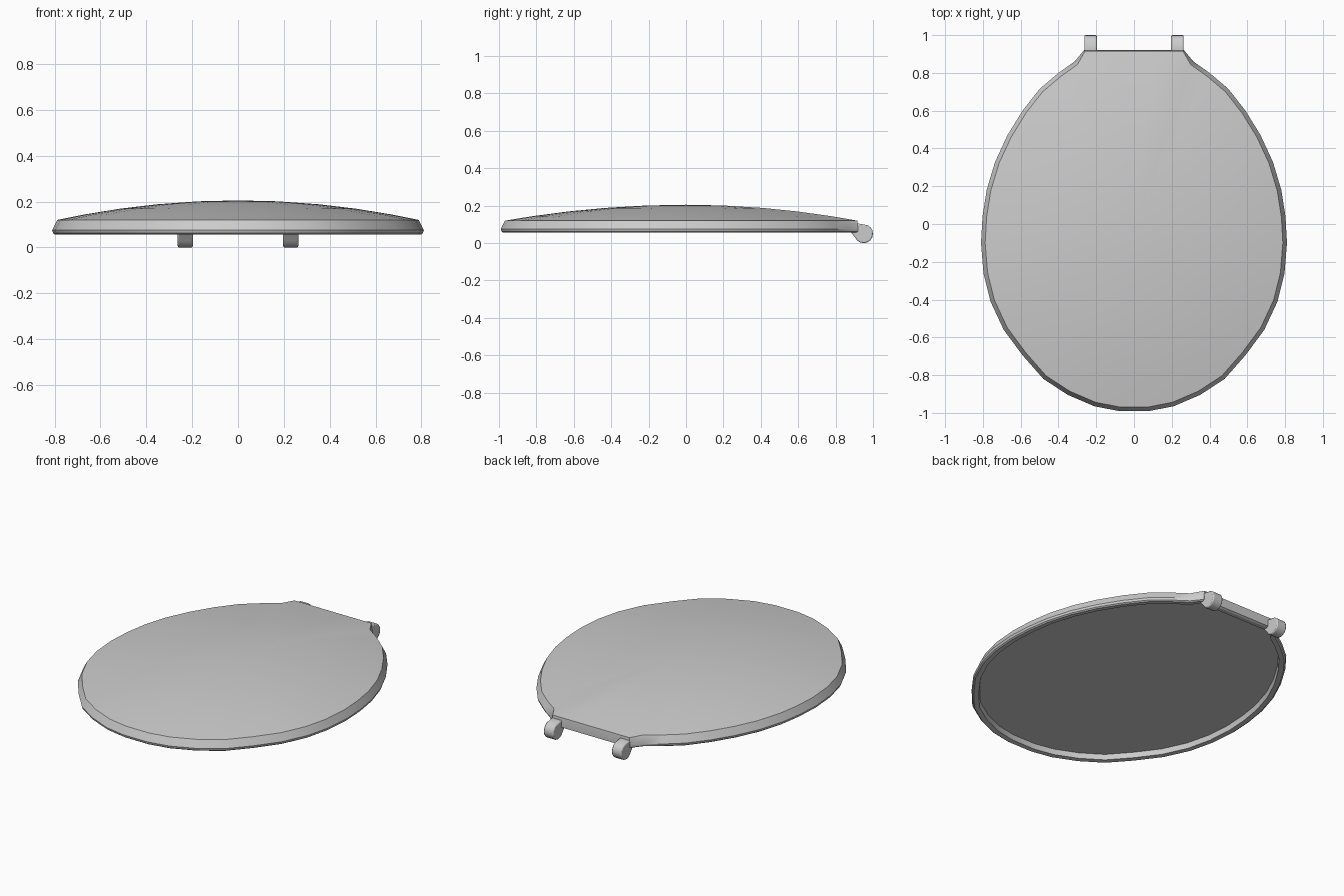
import bpy, bmesh, math
from mathutils import Vector

cube = bpy.data.objects.get("Cube")
if cube:
    bpy.data.objects.remove(cube, do_unlink=True)

grey = bpy.data.materials.new("light grey plastic")
grey.use_nodes = True
colour = (0.6, 0.6, 0.6, 1)
grey.diffuse_color = colour
grey.node_tree.nodes["Principled BSDF"].inputs["Base Color"].default_value = colour


def finish(bm, name, angle):
    bmesh.ops.recalc_face_normals(bm, faces=bm.faces[:])
    mesh = bpy.data.meshes.new(name)
    bm.to_mesh(mesh)
    bm.free()
    mesh.materials.append(grey)
    obj = bpy.data.objects.new(name, mesh)
    bpy.context.collection.objects.link(obj)
    bpy.ops.object.select_all(action='DESELECT')
    obj.select_set(True)
    bpy.context.view_layer.objects.active = obj
    bpy.ops.object.shade_smooth_by_angle(angle=math.radians(angle))
    return obj


# Half outline of the lid, front to back, then mirrored
BACK = 0.92
half = [(0.08, -0.99), (0.21, -0.965), (0.35, -0.905), (0.48, -0.82),
        (0.59, -0.695), (0.69, -0.56), (0.76, -0.41), (0.797, -0.26),
        (0.81, -0.1), (0.802, 0.04), (0.78, 0.18), (0.735, 0.33),
        (0.67, 0.47), (0.59, 0.6), (0.5, 0.715), (0.4, 0.8),
        (0.315, 0.86), (0.265, BACK), (0.1, BACK)]
outline = [Vector(p) for p in half] + [Vector((-x, y)) for x, y in reversed(half)]


def inset(dist, keep_back=True):
    """Outline moved inwards; the straight back edge may stay put."""
    ring = []
    for i, p in enumerate(outline):
        t = (outline[(i + 1) % len(outline)] - outline[i - 1]).normalized()
        q = p + Vector((-t.y, t.x)) * dist
        if keep_back and p.y > BACK - 0.01:
            q.y = BACK - dist * 0.2
        ring.append(q)
    return ring


# Lid: recessed underside, rounded rim, shallow dome
bm = bmesh.new()
rim = [(0.045, 0.09, False), (0.04, 0.058, False), (0.012, 0.056, False),
       (0.004, 0.062, True), (0, 0.075, True), (0.022, 0.12, True)]
rings = [[bm.verts.new((p.x, p.y, z)) for p in inset(d, keep)] for d, z, keep in rim]
edge = inset(0.022)
for s in (0.85, 0.65, 0.45, 0.22):
    z = 0.12 + 0.085 * (1 - s * s)
    rings.append([bm.verts.new((p.x * s, p.y * s, z)) for p in edge])
n = len(outline)
for a, b in zip(rings, rings[1:]):
    for i in range(n):
        j = (i + 1) % n
        bm.faces.new((a[i], a[j], b[j], b[i]))
bm.faces.new(rings[0])
top = bm.verts.new((0, 0, 0.205))
for i in range(n):
    bm.faces.new((rings[-1][i], rings[-1][(i + 1) % n], top))
finish(bm, "lid", 30)

# Hinge lugs: short arm ending in a round barrel
profile = [(0.88, 0.06), (0.88, 0.1), (0.925, 0.104)]
for k in range(11):
    a = math.radians(65 - 22 * k)
    profile.append((0.95 + 0.05 * math.cos(a), 0.05 + 0.05 * math.sin(a)))
for side, name in ((1, "left_hinge"), (-1, "right_hinge")):
    bm = bmesh.new()
    face = bm.faces.new([bm.verts.new((side * 0.197, y, z)) for y, z in profile])
    moved = bmesh.ops.extrude_face_region(bm, geom=[face])["geom"]
    bmesh.ops.translate(bm, vec=(side * 0.066, 0, 0),
                        verts=[v for v in moved if isinstance(v, bmesh.types.BMVert)])
    hinge = finish(bm, name, 35)
    bevel = hinge.modifiers.new("soft edges", 'BEVEL')
    bevel.width = 0.006
    bevel.segments = 2
    bevel.limit_method = 'ANGLE'
    bevel.angle_limit = math.radians(50)
